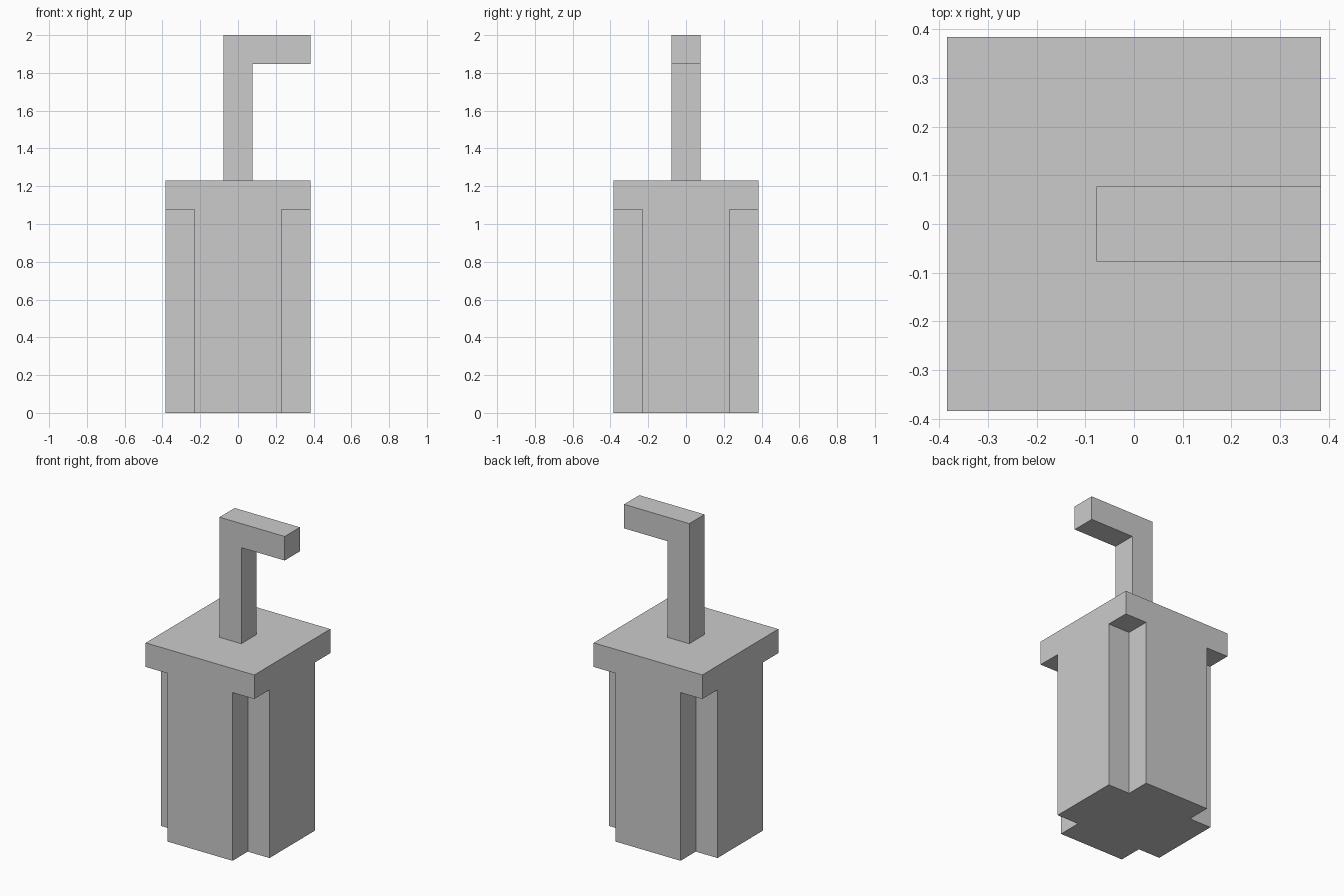
import bpy
import bmesh
from mathutils import Vector

if "Cube" in bpy.data.objects:
    bpy.data.objects.remove(bpy.data.objects["Cube"])

U = 2 / 13  # block unit: the model is 13 units tall


def extrude_profile(name, points, start, direction):
    """Make a closed prism from a flat profile (in block units)."""
    bm = bmesh.new()
    face = bm.faces.new([bm.verts.new((Vector(p) + Vector(start)) * U) for p in points])
    geom = bmesh.ops.extrude_face_region(bm, geom=[face])["geom"]
    verts = [g for g in geom if isinstance(g, bmesh.types.BMVert)]
    bmesh.ops.translate(bm, verts=verts, vec=Vector(direction) * U)
    bmesh.ops.recalc_face_normals(bm, faces=bm.faces)
    mesh = bpy.data.meshes.new(name)
    bm.to_mesh(mesh)
    bm.free()
    obj = bpy.data.objects.new(name, mesh)
    bpy.context.collection.objects.link(obj)
    return obj


# Body: square column with a notch down each corner (one corner turned four times)
plus = []
x_axis, y_axis = Vector((1, 0, 0)), Vector((0, 1, 0))
for _ in range(4):
    for a, b in ((2.5, 1.5), (1.5, 1.5), (1.5, 2.5)):
        plus.append(x_axis * a + y_axis * b)
    x_axis, y_axis = y_axis, -x_axis
extrude_profile("notched_body", plus, (0, 0, 0), (0, 0, 7))

# Cap: full square slab over the notches
square = [(-2.5, -2.5, 0), (2.5, -2.5, 0), (2.5, 2.5, 0), (-2.5, 2.5, 0)]
extrude_profile("top_cap", square, (0, 0, 7), (0, 0, 1))

# Handle: upright post with an arm reaching to +x
hook = [(-0.5, 0, 8), (0.5, 0, 8), (0.5, 0, 12), (2.5, 0, 12), (2.5, 0, 13), (-0.5, 0, 13)]
extrude_profile("hook_handle", hook, (0, -0.5, 0), (0, 1, 0))
